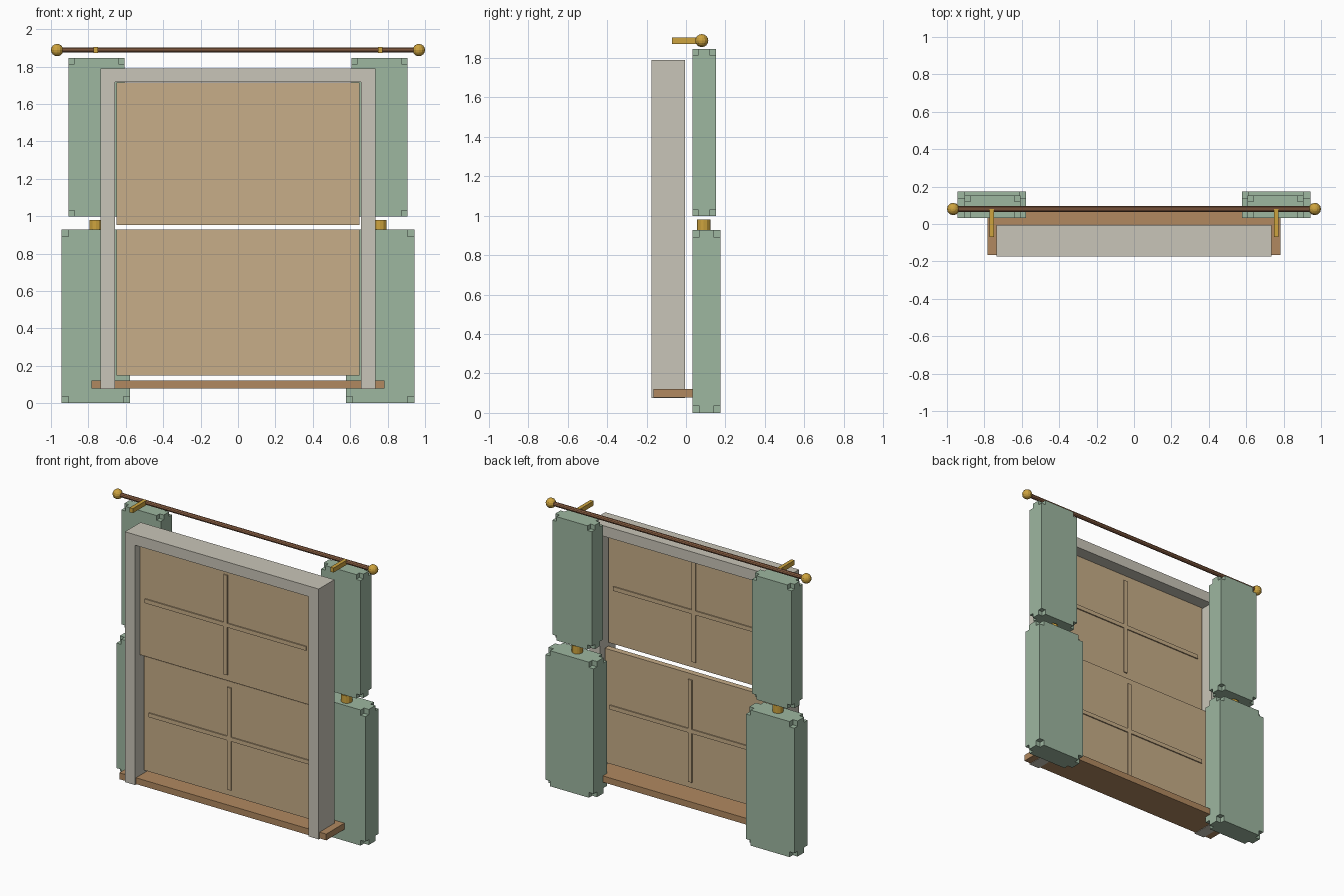
import bpy, bmesh, math
from itertools import product
from mathutils import Matrix

if "Cube" in bpy.data.objects:
    bpy.data.objects.remove(bpy.data.objects["Cube"])


def material(name, r, g, b):
    m = bpy.data.materials.new(name)
    lin = [((c / 255 + 0.055) / 1.055) ** 2.4 for c in (r, g, b)]
    m.diffuse_color = (*lin, 1)
    m.use_nodes = True
    m.node_tree.nodes["Principled BSDF"].inputs["Base Color"].default_value = m.diffuse_color
    return m


GREEN = material("sage green", 157, 183, 160)
STONE = material("warm grey", 201, 197, 184)
TAN = material("tan", 199, 173, 136)
WOOD = material("wood", 177, 137, 96)
ROD = material("dark wood", 150, 104, 74)
BRASS = material("brass", 205, 163, 62)


def finish(name, bm, mat):
    bmesh.ops.recalc_face_normals(bm, faces=bm.faces)
    me = bpy.data.meshes.new(name)
    bm.to_mesh(me)
    bm.free()
    me.materials.append(mat)
    ob = bpy.data.objects.new(name, me)
    bpy.context.collection.objects.link(ob)
    return ob


def add_box(bm, x, y, z):
    """Box from three (min, max) ranges."""
    r = bmesh.ops.create_cube(bm, size=1)
    for v in r["verts"]:
        v.co = [(a + b) / 2 + c * (b - a) for (a, b), c in zip((x, y, z), v.co)]


def box(name, x, y, z, mat):
    bm = bmesh.new()
    add_box(bm, x, y, z)
    return finish(name, bm, mat)


def cylinder(name, r, length, sides, mtx, mat):
    bm = bmesh.new()
    bmesh.ops.create_cone(bm, cap_ends=True, segments=sides, radius1=r, radius2=r,
                          depth=length, matrix=mtx)
    return finish(name, bm, mat)


def notched_block(name, x, y, z, n, mat):
    """Box with a small cube cut out of each of its eight corners."""
    cuts = [(a, a + n, b - n, b) for a, b in (x, y, z)]
    cells = {c for c in product(range(3), repeat=3) if 1 in c}
    bm = bmesh.new()
    for c in cells:
        for ax, s in product(range(3), (0, 1)):
            nb = list(c)
            nb[ax] += 2 * s - 1
            if tuple(nb) in cells:
                continue
            u, w = [i for i in range(3) if i != ax]
            pts = []
            for du, dw in ((0, 0), (1, 0), (1, 1), (0, 1)):
                i = list(c)
                i[ax] += s
                i[u] += du
                i[w] += dw
                pts.append(bm.verts.new([cuts[k][i[k]] for k in range(3)]))
            bm.faces.new(pts)
    bmesh.ops.remove_doubles(bm, verts=bm.verts, dist=1e-5)
    return finish(name, bm, mat)


# Window surround: two jambs and a head
bm = bmesh.new()
for s in (-1, 1):
    add_box(bm, sorted((s * 0.657, s * 0.734)), (-0.175, -0.006), (0.075, 1.717))
add_box(bm, (-0.734, 0.734), (-0.175, -0.006), (1.717, 1.789))
bmesh.ops.remove_doubles(bm, verts=bm.verts, dist=1e-5)
finish("window_frame", bm, STONE)

# Sill
box("window_sill", (-0.784, 0.784), (-0.165, 0.075), (0.078, 0.121), WOOD)

# Sashes with thin raised glazing bars on both faces
for name, y, z in (("upper_sash", (-0.13, -0.09), (0.952, 1.715)),
                   ("lower_sash", (-0.09, -0.05), (0.147, 0.928))):
    box(name, (-0.65, 0.65), y, z, TAN)
    mid, yb = sum(z) / 2, (y[0] - 0.008, y[1] + 0.008)
    box(name + "_cross_bar", (-0.61, 0.61), yb, (mid - 0.014, mid + 0.014), TAN)
    box(name + "_upright_bar", (-0.014, 0.014), yb, (z[0] + 0.04, z[1] - 0.04), TAN)

# Curtains, tie knobs, rod brackets and finials on each side
for s, side in ((-1, "left"), (1, "right")):
    notched_block(side + "_upper_curtain", sorted((s * 0.607, s * 0.906)),
                  (0.032, 0.152), (0.998, 1.846), 0.032, GREEN)
    notched_block(side + "_lower_curtain", sorted((s * 0.577, s * 0.943)),
                  (0.032, 0.175), (0.0, 0.928), 0.036, GREEN)
    cylinder(side + "_curtain_tie", 0.035, 0.08, 12,
             Matrix.Translation((s * 0.76, 0.09, 0.94)), BRASS)
    box(side + "_rod_bracket", sorted((s * 0.748, s * 0.773)), (-0.07, 0.08), (1.872, 1.903), BRASS)
    bm = bmesh.new()
    bmesh.ops.create_uvsphere(bm, u_segments=12, v_segments=8, radius=0.033,
                              matrix=Matrix.Translation((s * 0.967, 0.08, 1.888)))
    finish(side + "_finial", bm, BRASS)

# Curtain rod
cylinder("curtain_rod", 0.015, 1.93, 10,
         Matrix.Translation((0, 0.08, 1.888)) @ Matrix.Rotation(math.pi / 2, 4, "Y"), ROD)
